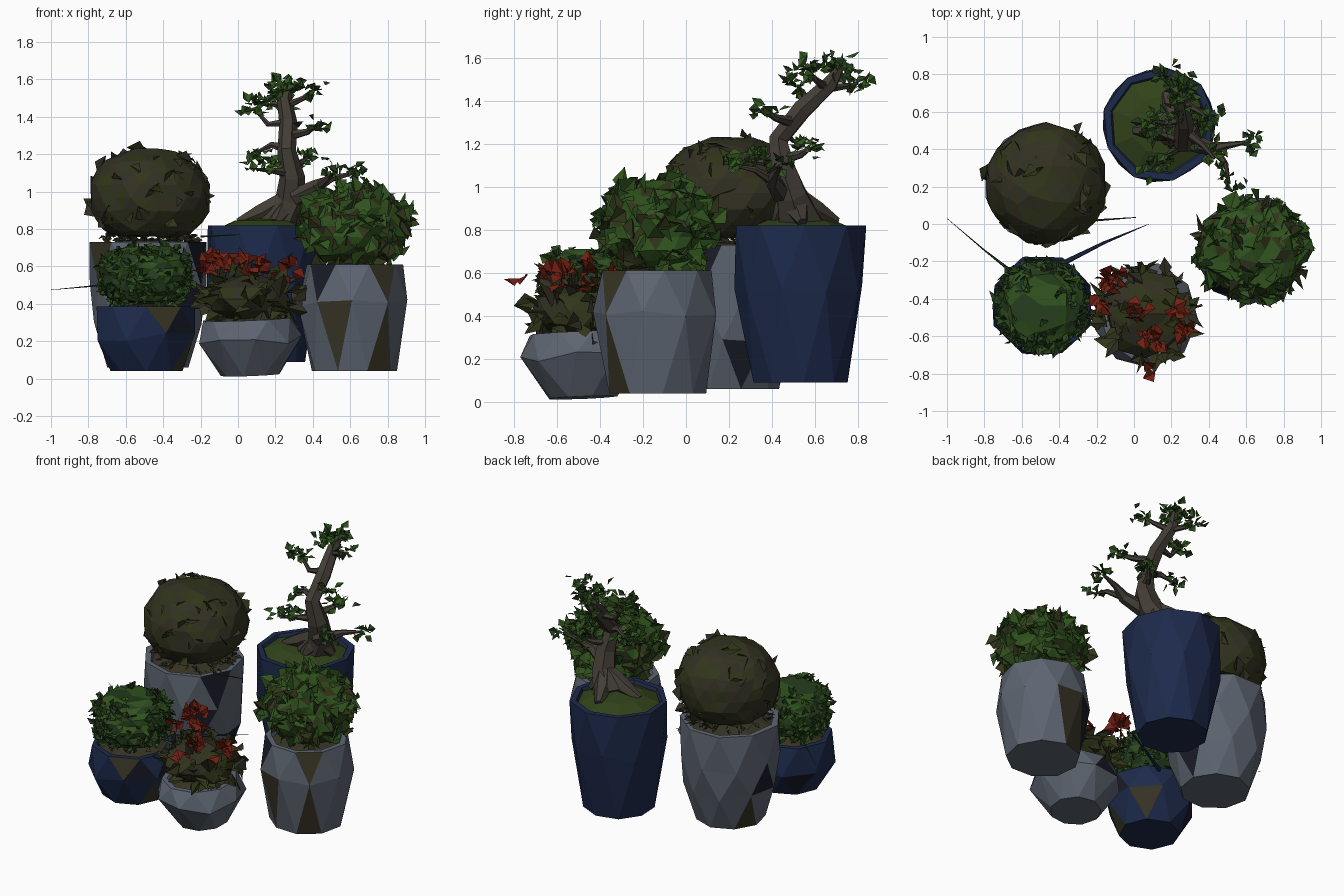
import bpy, bmesh, math, random
from mathutils import Vector

if "Cube" in bpy.data.objects:
    bpy.data.objects.remove(bpy.data.objects["Cube"])

random.seed(7)


def material(name, r, g, b):
    m = bpy.data.materials.new(name)
    m.diffuse_color = (r, g, b, 1)
    m.use_nodes = True
    m.node_tree.nodes["Principled BSDF"].inputs["Base Color"].default_value = m.diffuse_color
    return m


SLATE = material("slate_glaze", 0.11, 0.13, 0.165)
NAVY = material("navy_glaze", 0.012, 0.023, 0.07)
SHADOW = material("dark_glaze", 0.01, 0.011, 0.02)
EARTH = material("earth", 0.038, 0.034, 0.018)
GREEN = material("leaf_green", 0.03, 0.085, 0.013)
DEEP = material("deep_green", 0.018, 0.045, 0.012)
MOSS = material("moss", 0.03, 0.055, 0.01)
OLIVE = material("olive", 0.03, 0.036, 0.01)
UMBER = material("umber_leaf", 0.032, 0.03, 0.016)
RED = material("petal_red", 0.17, 0.014, 0.006)
BARK = material("bark", 0.055, 0.046, 0.036)


def finish(bm, name, mats, loc=(0, 0, 0), rot=(0, 0, 0)):
    me = bpy.data.meshes.new(name)
    bm.to_mesh(me)
    bm.free()
    for m in mats:
        me.materials.append(m)
    ob = bpy.data.objects.new(name, me)
    ob.location, ob.rotation_euler = loc, rot
    bpy.context.collection.objects.link(ob)
    return ob


# Faceted pot: staggered rings of triangles, a lip, and domed soil inside
def pot(name, x, y, profile, sides, mats, chance, soil, turn=0.0, tilt=(0, 0), mound=0.04, sink=0.02):
    bm = bmesh.new()
    rt, zt = profile[-1]
    rings, phase = [], turn
    lip = [(rt - .035, zt), (rt - .045, zt - sink), ((rt - .045) * .6, zt - sink + mound * .7)]
    for i, (r, z) in enumerate(profile + lip):
        stagger = i < len(profile)
        if stagger and i:
            phase += 0.5
        rings.append([])
        for j in range(sides):
            a = 2 * math.pi * (j + phase) / sides
            q = r * random.uniform(.985, 1.025) if stagger else r
            rings[-1].append(bm.verts.new((q * math.cos(a), q * math.sin(a),
                             z + (random.uniform(-.025, .025) if stagger and 0 < i < len(profile) - 1 else 0))))
        if i == 0:
            continue
        a, b = rings[-2], rings[-1]
        for j in range(sides):
            k = (j + 1) % sides
            if stagger:
                for f in (bm.faces.new((a[j], a[k], b[j])), bm.faces.new((a[k], b[k], b[j]))):
                    if random.random() < chance:
                        f.material_index = random.choice((1, 2))
            else:
                f = bm.faces.new((a[j], a[k], b[k], b[j]))
                f.material_index = 3 if i == len(profile) + 2 else 0
    bm.faces.new(rings[0][::-1])
    top = bm.verts.new((0, 0, zt - sink + mound))
    for j in range(sides):
        bm.faces.new((rings[-1][j], rings[-1][(j + 1) % sides], top)).material_index = 3
    return finish(bm, name, mats + [soil], (x, y, 0), (tilt[0], tilt[1], 0))


# One folded leaf made of two triangles
def leaf(bm, p, direction, length, width, mat):
    d = direction.normalized()
    side = d.cross(Vector((random.gauss(0, 1), random.gauss(0, 1), random.gauss(0, 1)))).normalized()
    bend = d.cross(side) * width * 0.5
    mid = p + d * length * 0.45
    a, b, c, e = [bm.verts.new(v) for v in
                  (p, mid + side * width + bend, p + d * length, mid - side * width + bend)]
    for f in ((a, b, c), (a, c, e)):
        bm.faces.new(f).material_index = mat


# Bush: jittered icosphere core with leaves over its surface
def bush(name, centre, radii, mats, count, length, width, jitter, flare, subdiv=3, floor=-0.75, power=1.0):
    bm = bmesh.new()
    bmesh.ops.create_icosphere(bm, subdivisions=subdiv, radius=1)
    R = Vector(radii)

    def shape(v):
        n = v.normalized()
        s = Vector((n.x, n.y, 0))
        if s.length > 0:
            s = s.normalized() * s.length ** power
        return Vector((s.x * R.x, s.y * R.y, max(n.z, floor) * R.z))
    for v in bm.verts:
        v.co = shape(v.co) * random.uniform(1 - jitter, 1 + jitter)
    for f in bm.faces:
        f.material_index = random.choice((0, 0, 0, 1, 1, 2) if f.calc_center_median().z > 0 else (0, 0, 0, 1))
    for _ in range(count):
        n = Vector((random.gauss(0, 1), random.gauss(0, 1), random.gauss(0, 1))).normalized()
        n.z = max(n.z, floor)
        tangent = n.cross(Vector((random.gauss(0, 1), random.gauss(0, 1), random.gauss(0, 1))))
        leaf(bm, shape(n) * random.uniform(.92, 1.01), n * flare + tangent,
             length * random.uniform(.6, 1.3), width * random.uniform(.6, 1.2), random.choice((0, 0, 1, 2)))
    return finish(bm, name, mats, centre)


# Tapered, faceted limb with a radius per point
def limb(name, points, mat=BARK):
    cu = bpy.data.curves.new(name, 'CURVE')
    cu.dimensions, cu.bevel_depth, cu.bevel_resolution, cu.use_fill_caps = '3D', 1, 1, True
    sp = cu.splines.new('POLY')
    sp.use_smooth = False
    sp.points.add(len(points) - 1)
    for q, (x, y, z, r) in zip(sp.points, points):
        q.co, q.radius = (x, y, z, 1), r
    cu.materials.append(mat)
    ob = bpy.data.objects.new(name, cu)
    bpy.context.collection.objects.link(ob)


# Pots
grey, blue = [SLATE, EARTH, SHADOW], [NAVY, EARTH, SHADOW]
pot("tall_grey_pot", -.48, .21, [(.22, .06), (.29, .3), (.315, .5), (.315, .73)], 9, grey, .12, EARTH, .3)
pot("tall_blue_pot", .135, .53, [(.22, .09), (.3, .52), (.305, .82)], 9, blue, .06, MOSS, .1, mound=.065)
pot("right_grey_pot", .62, -.14, [(.23, .04), (.295, .4), (.26, .61)], 9, grey, .2, EARTH, .2)
pot("front_grey_pot", .07, -.48, [(.16, .02), (.28, .2), (.24, .32)], 9, grey, .06, EARTH, .4, (.04, -.04))
pot("front_blue_pot", -.49, -.435, [(.19, .04), (.28, .22), (.26, .385)], 8, blue, .2, EARTH, 0)

# Clipped round bush over the tall grey pot
bush("clipped_bush", (-.47, .215, .97), (.325, .325, .265), [UMBER, OLIVE, UMBER], 70, .09, .04, .035, .05,
     subdiv=3, floor=-.78, power=.85)
bm = bmesh.new()
for _ in range(120):
    a, r = random.uniform(0, 6.28), random.uniform(.1, .25)
    leaf(bm, Vector((-.47 + r * math.cos(a), .215 + r * math.sin(a), random.uniform(.73, .77))),
         Vector((math.cos(a), math.sin(a), random.uniform(-.5, .5))), .05, .015, 0)
finish(bm, "clipped_bush_litter", [UMBER])

# Leafy bush in the right pot
bush("leafy_bush", (.63, -.14, .815), (.28, .255, .205), [GREEN, OLIVE, GREEN], 210, .1, .048, .11, .45, power=.9,
     floor=-.9)
# Small-leaved bush in the front blue pot
bush("small_leaf_bush", (-.495, -.435, .55), (.235, .235, .155), [DEEP, GREEN, GREEN], 400, .06, .025, .07, .5,
     floor=-.95, power=.45)
# Spiky flowering plant in the front grey pot
bush("spiky_plant", (.065, -.48, .425), (.225, .225, .13), [OLIVE, UMBER, OLIVE], 90, .11, .045, .11, 1.0, subdiv=2,
     floor=-.8)

# Red flowers
bm = bmesh.new()
for x, y, z, n in ((-.15, -.31, .61, 10), (-.1, -.27, .62, 7), (-.19, -.4, .58, 5), (.04, -.45, .61, 7),
                   (.1, -.62, .59, 9), (.28, -.56, .58, 8), (.22, -.45, .55, 5), (.05, -.58, .54, 4),
                   (.1, -.76, .54, 2)):
    for _ in range(n):
        o = Vector([random.gauss(0, .014) for _ in range(3)])
        leaf(bm, Vector((x, y, z)) + o, Vector((random.gauss(0, .7), random.gauss(0, .7), random.uniform(-.3, 1.4))),
             .08, .04, 0)
finish(bm, "red_flowers", [RED])

# Long thin stray stems
limb("left_stray_stem", [(-.66, -.25, .51, .009), (-.8, -.14, .493, .004), (-1, .03, .475, .001)], DEEP)
limb("blue_stray_stem", [(-.38, -.21, .36, .014), (-.16, -.1, .39, .008), (.08, 0, .42, .001)], NAVY)
limb("thin_stray_stem", [(-.2, .02, .76, .006), (.01, .035, .77, .002)], DEEP)

# Bonsai trunk, roots and branches
limb("trunk", [(.2, .53, .83, .12), (.28, .49, .96, .08), (.29, .45, 1.08, .068), (.26, .43, 1.22, .05),
               (.27, .54, 1.36, .05), (.25, .67, 1.48, .04), (.27, .72, 1.56, .018)])
for i, (x, y) in enumerate(((0, .5), (.17, .7), (.34, .54), (.2, .42))):
    limb(f"root_{i}", [(x, y, .835, .025), ((x + .25) / 2, (y + .5) / 2, .885, .055), (.27, .49, .97, .05)])
twigs = (((.3, .44, .97, .05), (.42, .4, 1.03, .038), (.5, .42, 1.07, .02), (.62, .44, 1.1, .008)),
         ((.43, .4, 1.03, .025), (.49, .32, 1.08, .015), (.51, .22, 1.1, .006)),
         ((.28, .44, 1.1, .03), (.2, .38, 1.11, .018), (.1, .3, 1.12, .008)),
         ((.28, .44, 1.13, .03), (.33, .53, 1.15, .02), (.37, .58, 1.18, .008)),
         ((.26, .45, 1.23, .03), (.18, .47, 1.25, .018), (.1, .5, 1.21, .008)),
         ((.27, .5, 1.3, .03), (.37, .42, 1.32, .018), (.43, .35, 1.36, .008)),
         ((.26, .56, 1.37, .025), (.16, .54, 1.36, .016), (.09, .55, 1.44, .008)),
         ((.26, .65, 1.46, .022), (.35, .6, 1.5, .014), (.39, .57, 1.54, .006)),
         ((.25, .67, 1.46, .022), (.18, .76, 1.47, .014), (.2, .8, 1.48, .006)))
for i, t in enumerate(twigs):
    limb(f"branch_{i}", t)

# Bonsai foliage clusters at the twig ends
bm = bmesh.new()
pads = [(t[-1][:3], 12) for t in twigs] + [
    ((.27, .7, 1.57), 26), ((.22, .6, 1.56), 12), ((.2, .74, 1.54), 12), ((.08, .48, 1.49), 10),
    ((.17, .36, 1.15), 8), ((.36, .53, 1.19), 5)]
for p, n in pads:
    for _ in range(n):
        o = Vector((random.gauss(0, .033), random.gauss(0, .033), random.gauss(0, .02)))
        leaf(bm, Vector(p) + o, Vector((random.gauss(0, 1), random.gauss(0, 1), random.gauss(.1, .6))),
             random.uniform(.045, .075), random.uniform(.018, .032), random.choice((0, 0, 1)))
finish(bm, "bonsai_leaves", [GREEN, DEEP])
